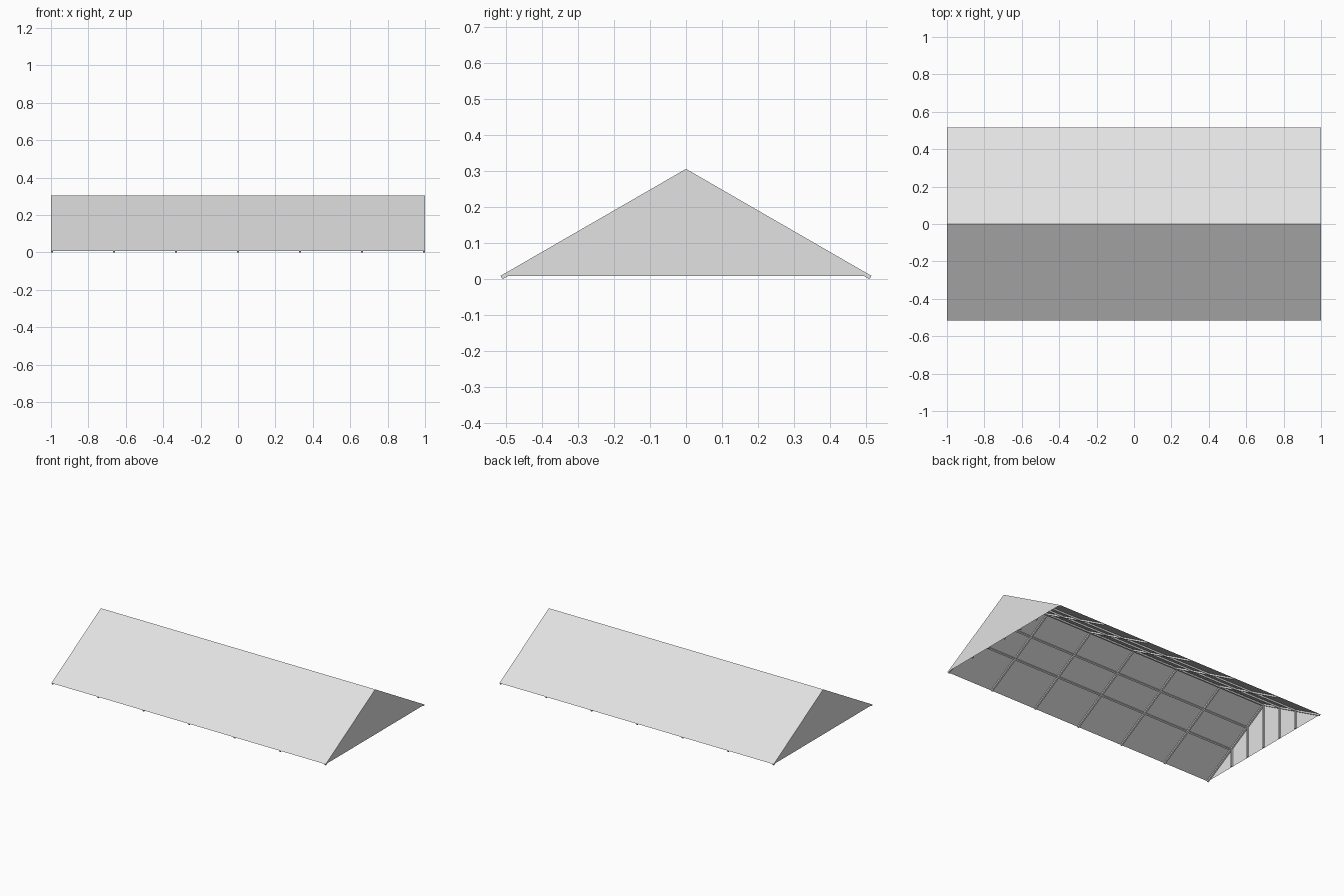
import bpy, bmesh
from math import atan2, hypot
from mathutils import Matrix, Vector

cube = bpy.data.objects.get("Cube")
if cube:
    bpy.data.objects.remove(cube, do_unlink=True)

HALF_LEN, HALF_DEPTH = 1.0, 0.515
EAVE_Z, RIDGE_Z = 0.008, 0.305
RISE = RIDGE_Z - EAVE_Z
PITCH = atan2(RISE, HALF_DEPTH)
BEAM = 0.01
GAP = 0.0008

grey = bpy.data.materials.new("light grey")
grey.use_nodes = True
grey.diffuse_color = (0.76, 0.76, 0.76, 1)
grey.node_tree.nodes["Principled BSDF"].inputs["Base Color"].default_value = grey.diffuse_color


def roof_z(y):
    return RIDGE_Z - RISE * abs(y) / HALF_DEPTH


def finish(bm, name):
    mesh = bpy.data.meshes.new(name)
    bm.to_mesh(mesh)
    bm.free()
    mesh.materials.append(grey)
    obj = bpy.data.objects.new(name, mesh)
    bpy.context.collection.objects.link(obj)
    return obj


def box(name, centre, size, tilt=0.0):
    bm = bmesh.new()
    bmesh.ops.create_cube(bm, size=1)
    matrix = (Matrix.Translation(centre) @ Matrix.Rotation(tilt, 4, 'X')
              @ Matrix.Diagonal((*size, 1)))
    bmesh.ops.transform(bm, matrix=matrix, verts=bm.verts)
    return finish(bm, name)


def sheet(name, points):
    bm = bmesh.new()
    bm.faces.new([bm.verts.new(p) for p in points])
    return finish(bm, name)


def below_slope(y, side):
    """Point half a beam beneath the roof sheet."""
    normal = Vector((0, side * RISE, HALF_DEPTH)).normalized()
    return Vector((0, y, roof_z(y))) - normal * (BEAM / 2 + GAP)


# Roof sheets
L, D = HALF_LEN, HALF_DEPTH
sheet("front_roof_sheet", [(-L, -D, EAVE_Z), (L, -D, EAVE_Z), (L, 0, RIDGE_Z), (-L, 0, RIDGE_Z)])
sheet("back_roof_sheet", [(L, D, EAVE_Z), (-L, D, EAVE_Z), (-L, 0, RIDGE_Z), (L, 0, RIDGE_Z)])

# Gable walls with upright studs on the inside
for name, s in (("left", 1), ("right", -1)):
    sheet(name + "_gable", [(s * L, -s * D, EAVE_Z), (s * L, s * D, EAVE_Z), (s * L, 0, RIDGE_Z)])
    for i in range(-2, 3):
        y = i * 0.146
        top = roof_z(abs(y) + BEAM / 2) - GAP
        box(name + "_gable_stud", (s * (L - BEAM / 2 - GAP), y, (EAVE_Z + top) / 2),
            (BEAM, BEAM, top - EAVE_Z))

# Rafters and purlins under each slope
bays = 6
rafter_xs = [(-1 + 2 * i / bays) * (L - BEAM / 2 - GAP) for i in range(bays + 1)]
for name, side in (("front", -1), ("back", 1)):
    tilt = -side * PITCH
    middle = below_slope(side * D / 2, side)
    for x in rafter_xs:
        box(name + "_rafter", middle + Vector((x, 0, 0)), (BEAM, hypot(D, RISE), BEAM), tilt)
    for y in (0.155, 0.302):
        centre = below_slope(side * y, side)
        for a, b in zip(rafter_xs, rafter_xs[1:]):
            box(name + "_purlin", centre + Vector(((a + b) / 2, 0, 0)),
                (b - a - BEAM, BEAM, BEAM), tilt)

# Ridge beam
box("ridge_beam", (0, 0, RIDGE_Z - 0.011), (2 * L - 2 * GAP, BEAM, BEAM))
